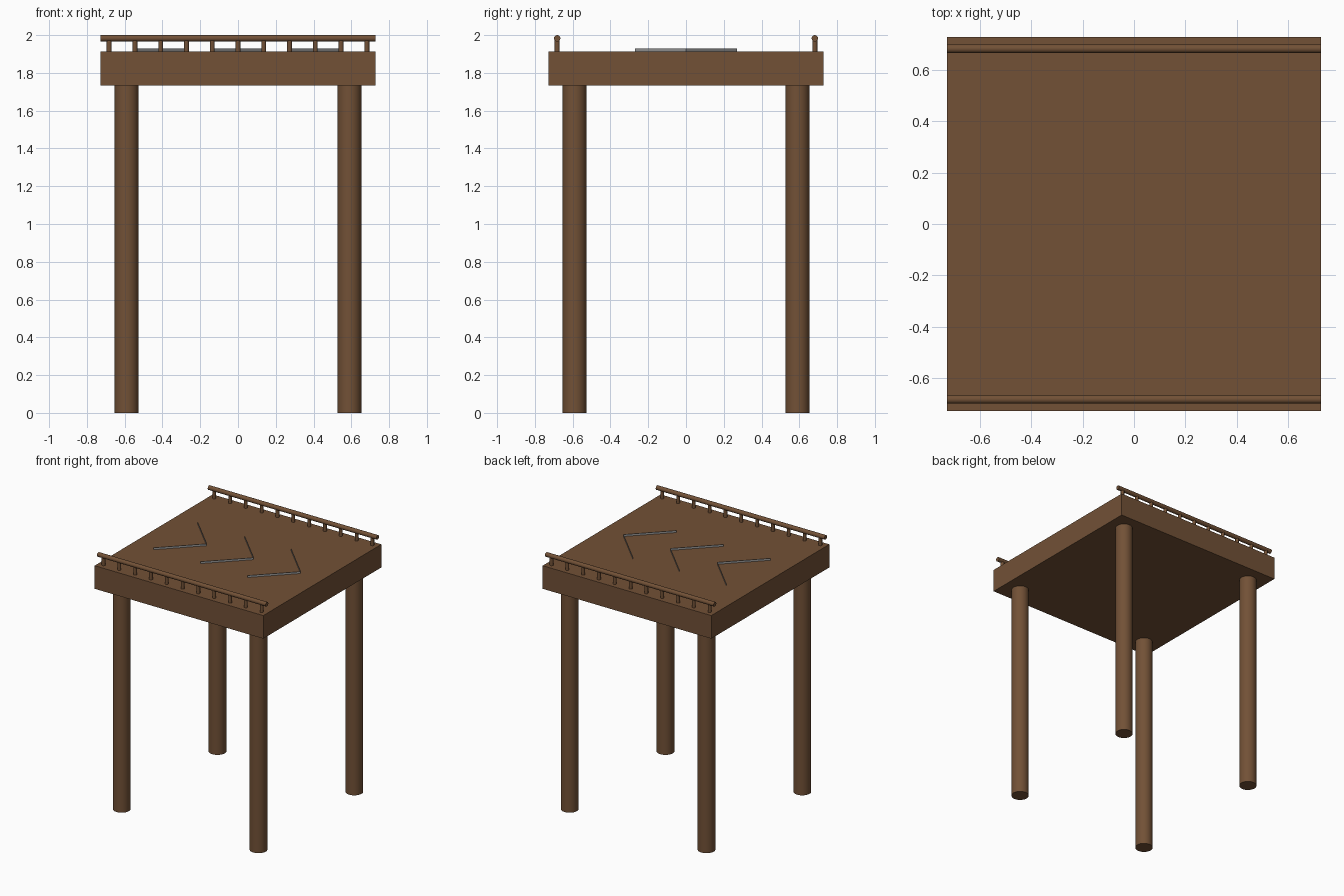
import bpy, math

if "Cube" in bpy.data.objects:
    bpy.data.objects.remove(bpy.data.objects["Cube"])

def material(name, rgb):
    m = bpy.data.materials.new(name)
    m.diffuse_color = (*rgb, 1)
    m.use_nodes = True
    m.node_tree.nodes["Principled BSDF"].inputs["Base Color"].default_value = m.diffuse_color
    return m

wood = material("brown wood", (0.168, 0.082, 0.037))
metal = material("grey strip", (0.32, 0.32, 0.32))

def finish(name, mat):
    o = bpy.context.object
    o.name = name
    o.data.materials.append(mat)
    return o

def cylinder(name, r, length, loc, rot=(0, 0, 0), sides=24):
    bpy.ops.mesh.primitive_cylinder_add(vertices=sides, radius=r, depth=length,
                                        location=loc, rotation=rot)
    finish(name, wood)
    bpy.ops.object.shade_smooth_by_angle(angle=math.radians(40))

HALF, LOW, TOP = 0.727, 1.732, 1.912

# Thick platform slab
bpy.ops.mesh.primitive_cube_add(size=1, location=(0, 0, (LOW + TOP) / 2))
slab = finish("platform", wood)
slab.scale = (2 * HALF, 2 * HALF, TOP - LOW)

# Four round legs
for sx in (-1, 1):
    for sy in (-1, 1):
        cylinder("leg", 0.063, LOW, (sx * 0.59, sy * 0.59, LOW / 2), sides=32)

# Low railings along front and back, each with eleven posts
for sy in (-1, 1):
    y = sy * 0.682
    cylinder("handrail", 0.017, 2 * HALF, (0, y, 1.983), (0, math.pi / 2, 0))
    for i in range(-5, 6):
        cylinder("rail_post", 0.013, 0.071, (i * 0.1364, y, TOP + 0.0355), sides=16)

# Three chevrons of upright, paper-thin strips on the deck
for x in (-0.54, -0.135, 0.27):
    for sy in (-1, 1):
        pts = [(x, sy * 0.27), (x + 0.27, 0)]
        verts = [(px, py, z) for z in (TOP, 1.928) for px, py in pts]
        mesh = bpy.data.meshes.new("chevron_strip")
        mesh.from_pydata(verts, [], [(0, 1, 3, 2)])
        mesh.materials.append(metal)
        bpy.context.collection.objects.link(bpy.data.objects.new("chevron_strip", mesh))
